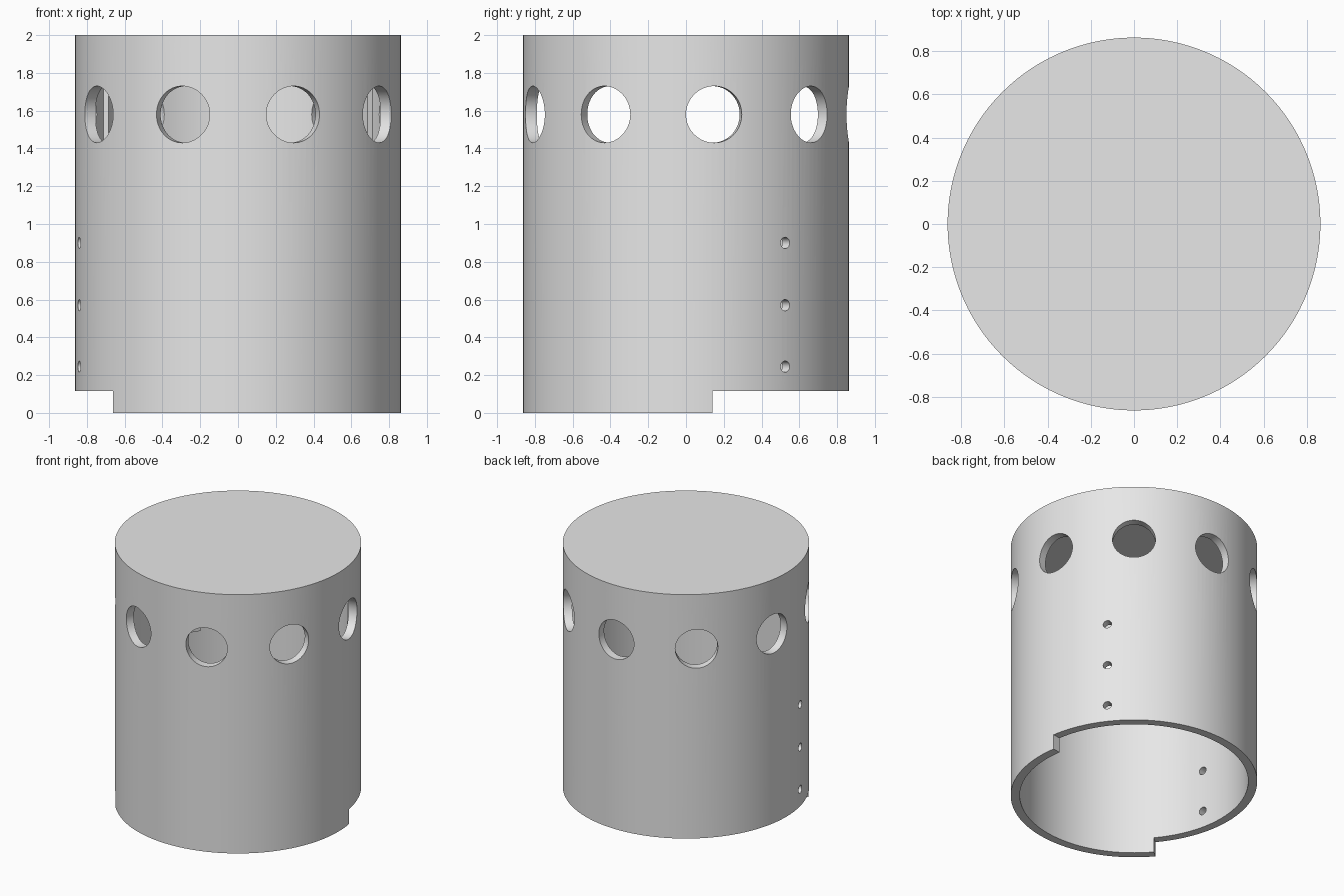
import bpy, bmesh, math
from mathutils import Matrix

if "Cube" in bpy.data.objects:
    bpy.data.objects.remove(bpy.data.objects["Cube"])

R_OUT, R_IN, HEIGHT, LID = 0.863, 0.80, 2.0, 0.06

grey = bpy.data.materials.new("light_grey")
grey.diffuse_color = (0.8, 0.8, 0.8, 1)
grey.use_nodes = True
grey.node_tree.nodes["Principled BSDF"].inputs["Base Color"].default_value = grey.diffuse_color


def make_object(name, bm):
    bmesh.ops.recalc_face_normals(bm, faces=bm.faces)
    mesh = bpy.data.meshes.new(name)
    bm.to_mesh(mesh)
    bm.free()
    mesh.materials.append(grey)
    obj = bpy.data.objects.new(name, mesh)
    bpy.context.collection.objects.link(obj)
    return obj


def cylinder(name, radius, z0, z1, segments):
    bm = bmesh.new()
    bmesh.ops.create_cone(bm, cap_ends=True, segments=segments, radius1=radius,
                          radius2=radius, depth=z1 - z0,
                          matrix=Matrix.Translation((0, 0, (z0 + z1) / 2)))
    return make_object(name, bm)


def sector(name, a0, a1, r0, r1, z0, z1, steps):
    """Solid ring sector between two azimuths (degrees)."""
    angles = [math.radians(a0 + (a1 - a0) * i / steps) for i in range(steps + 1)]
    ring = [(r1, a) for a in angles] + [(r0, a) for a in reversed(angles)]
    bm = bmesh.new()
    face = bm.faces.new([bm.verts.new((r * math.cos(a), r * math.sin(a), z0))
                         for r, a in ring])
    out = bmesh.ops.extrude_face_region(bm, geom=[face])
    bmesh.ops.translate(bm, vec=(0, 0, z1 - z0),
                        verts=[v for v in out["geom"] if isinstance(v, bmesh.types.BMVert)])
    return make_object(name, bm)


def radial_cutter(azimuth, z, radius, segments):
    """Round bar pointing outward through the wall."""
    obj = cylinder("hole_cutter", radius, 0.55, 1.1, segments)
    obj.data.transform(Matrix.Translation((0, 0, z))
                       @ Matrix.Rotation(math.radians(azimuth), 4, 'Z')
                       @ Matrix.Rotation(math.pi / 2, 4, 'Y'))
    return obj


def cut(target, cutter):
    mod = target.modifiers.new("cut", 'BOOLEAN')
    mod.operation = 'DIFFERENCE'
    mod.solver = 'EXACT'
    mod.object = cutter
    bpy.context.view_layer.objects.active = target
    bpy.ops.object.modifier_apply(modifier=mod.name)
    bpy.data.objects.remove(cutter, do_unlink=True)


# Hollow drum, closed on top and open below
body = cylinder("drum_body", R_OUT, 0, HEIGHT, 160)
cut(body, cylinder("hollow_cutter", R_IN, -0.2, HEIGHT - LID, 160))

# Step in the lower rim
cut(body, sector("rim_cutter", 9.3, 220, 0.5, 1.2, -0.1, 0.115, 64))

# Ring of nine large round openings
for i in range(9):
    cut(body, radial_cutter(90 + 40 * i, 1.58, 0.15, 64))

# Two columns of small screw holes
for azimuth in (37.5, 193):
    for z in (0.245, 0.57, 0.90):
        cut(body, radial_cutter(azimuth, z, 0.03, 24))

# Pair of ribs on the inside of the back wall
ribs = [sector(name, a, a + 8, R_IN - 0.03, R_IN + 0.01, 0.98, HEIGHT - LID + 0.01, 6)
        for name, a in (("right_rib", 27), ("left_rib", 145))]

# Smooth the curved walls, keep rims sharp
bpy.ops.object.select_all(action='DESELECT')
for obj in [body] + ribs:
    obj.select_set(True)
bpy.context.view_layer.objects.active = body
bpy.ops.object.shade_smooth_by_angle(angle=math.radians(30))
